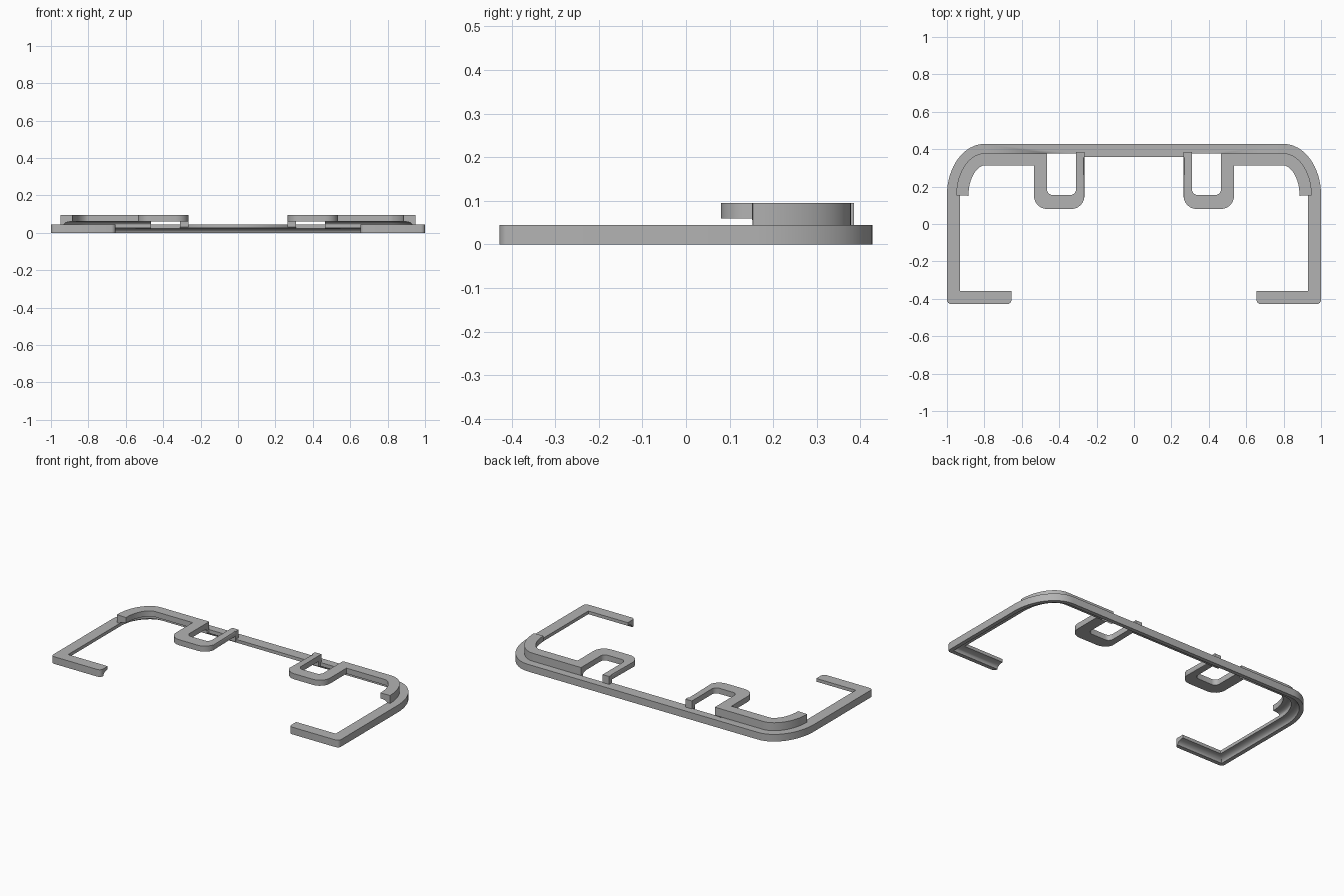
import bpy, bmesh
from math import cos, sin, pi
from mathutils import Vector

cube = bpy.data.objects.get("Cube")
if cube:
    bpy.data.objects.remove(cube, do_unlink=True)

grey = bpy.data.materials.new("plain grey")
grey.use_nodes = True
grey.diffuse_color = (0.45, 0.45, 0.45, 1)
grey.node_tree.nodes["Principled BSDF"].inputs["Base Color"].default_value = grey.diffuse_color


def finish(bm, name, cutter=None):
    """Make the object, mirror it to the other side and shade it."""
    bmesh.ops.recalc_face_normals(bm, faces=bm.faces)
    mesh = bpy.data.meshes.new(name)
    bm.to_mesh(mesh)
    bm.free()
    mesh.materials.append(grey)
    ob = bpy.data.objects.new(name, mesh)
    bpy.context.collection.objects.link(ob)
    bpy.ops.object.select_all(action='DESELECT')
    ob.select_set(True)
    bpy.context.view_layer.objects.active = ob
    bpy.ops.object.shade_smooth_by_angle(angle=0.6)
    if cutter:
        cut = ob.modifiers.new("Notch", 'BOOLEAN')
        cut.operation, cut.object, cut.solver = 'DIFFERENCE', cutter, 'EXACT'
    mirror = ob.modifiers.new("Mirror", 'MIRROR')
    mirror.merge_threshold = 0.0005
    return ob


def sweep(path, profile, open_start=False):
    """Mitred sweep; the profile is (inset to the right of the path, height)."""
    bm = bmesh.new()
    pts = [Vector(p) for p in path]
    rings = []
    for i, p in enumerate(pts):
        a = (p - pts[i - 1]).normalized() if i else None
        b = (pts[i + 1] - p).normalized() if i < len(pts) - 1 else a
        a = a or b
        na, nb = Vector((a.y, -a.x)), Vector((b.y, -b.x))
        side = (na + nb) / (1 + na.dot(nb))
        rings.append([bm.verts.new((p.x + side.x * d, p.y + side.y * d, z))
                      for d, z in profile])
    n = len(profile)
    for r, s in zip(rings, rings[1:]):
        for j in range(n):
            k = (j + 1) % n
            bm.faces.new((r[j], r[k], s[k], s[j]))
    if not open_start:
        bm.faces.new(rings[0])
    bm.faces.new(rings[-1])
    return bm


def round_edges(bm, test, width, segments=4):
    edges = [e for e in bm.edges if test(*(v.co for v in e.verts))]
    bmesh.ops.bevel(bm, geom=edges, offset=width, segments=segments,
                    profile=0.5, affect='EDGES')


def box(name, x0, x1, y0, y1, z0, z1):
    bm = bmesh.new()
    bmesh.ops.create_cube(bm, size=1)
    for v in bm.verts:
        v.co = ((x0 + x1) / 2 + v.co.x * (x1 - x0),
                (y0 + y1) / 2 + v.co.y * (y1 - y0),
                (z0 + z1) / 2 + v.co.z * (z1 - z0))
    return finish(bm, name)


def cove(d0, d1, z0, z1, steps=5):
    """Concave underside from the inner lip down to the outer wall."""
    return [(d1 + (d0 - d1) * sin(t * pi / 2 / steps),
             z0 + (z1 - z0) * cos(t * pi / 2 / steps)) for t in range(steps + 1)]


# Shared back corner, an elliptical arc
STEPS = 16
corner = [(0.80 + 0.20 * sin(i * pi / 2 / STEPS), 0.155 + 0.273 * cos(i * pi / 2 / STEPS))
          for i in range(STEPS + 1)]

# Notch in the back bar behind each hook opening
notch = box("notch_cutter", 0.31, 0.465, 0.30, 0.378, -0.1, 0.2)
notch.hide_render = True
notch.hide_viewport = True

# Base frame: back bar, sides and front feet
F = 0.428
bm = sweep([(0, F)] + corner + [(1, -F), (0.655, -F)],
           [(0, 0), (0, 0.045), (0.07, 0.045)] + cove(0.025, 0.07, 0, 0.025),
           open_start=True)
round_edges(bm, lambda a, b: (a - b).xy.length < 1e-4 and a.y < -F + 0.001, 0.022)
finish(bm, "base_frame", notch)

# Raised rim on the back corners
rim = [(0.05, 0.045), (0.05, 0.095), (0.115, 0.095)] + cove(0.07, 0.115, 0.045, 0.06)
finish(sweep([(0.465, F)] + corner, rim), "raised_rim")


# Hook: U-shaped arm reaching forward from the rim
def arc(cx, cy, r, start, n=6):
    return [(cx + r * cos(start + i * pi / 2 / n), cy + r * sin(start + i * pi / 2 / n))
            for i in range(n + 1)]


outer = [(0.265, 0.378)] + arc(0.335, 0.15, 0.07, pi) + arc(0.465, 0.15, 0.07, 1.5 * pi) + [(0.535, 0.378)]
inner = [(0.31, 0.378)] + arc(0.34, 0.185, 0.03, pi) + arc(0.435, 0.185, 0.03, 1.5 * pi) + [(0.465, 0.378)]
bm = bmesh.new()
outline = [bm.verts.new((x, y, 0.06)) for x, y in outer + inner[::-1]]
face = bm.faces.new(outline)
result = bmesh.ops.extrude_face_region(bm, geom=[face])
bmesh.ops.translate(bm, vec=(0, 0, 0.035),
                    verts=[g for g in result["geom"] if isinstance(g, bmesh.types.BMVert)])
round_edges(bm, lambda a, b: abs(a.x - 0.265) < 1e-4 and abs(b.x - 0.265) < 1e-4
            and abs(a.z - b.z) < 1e-4, 0.012, 3)
finish(bm, "hook")

# Post tying the hook tip down to the back bar
box("hook_post", 0.265, 0.31, 0.355, 0.385, 0.03, 0.095)
